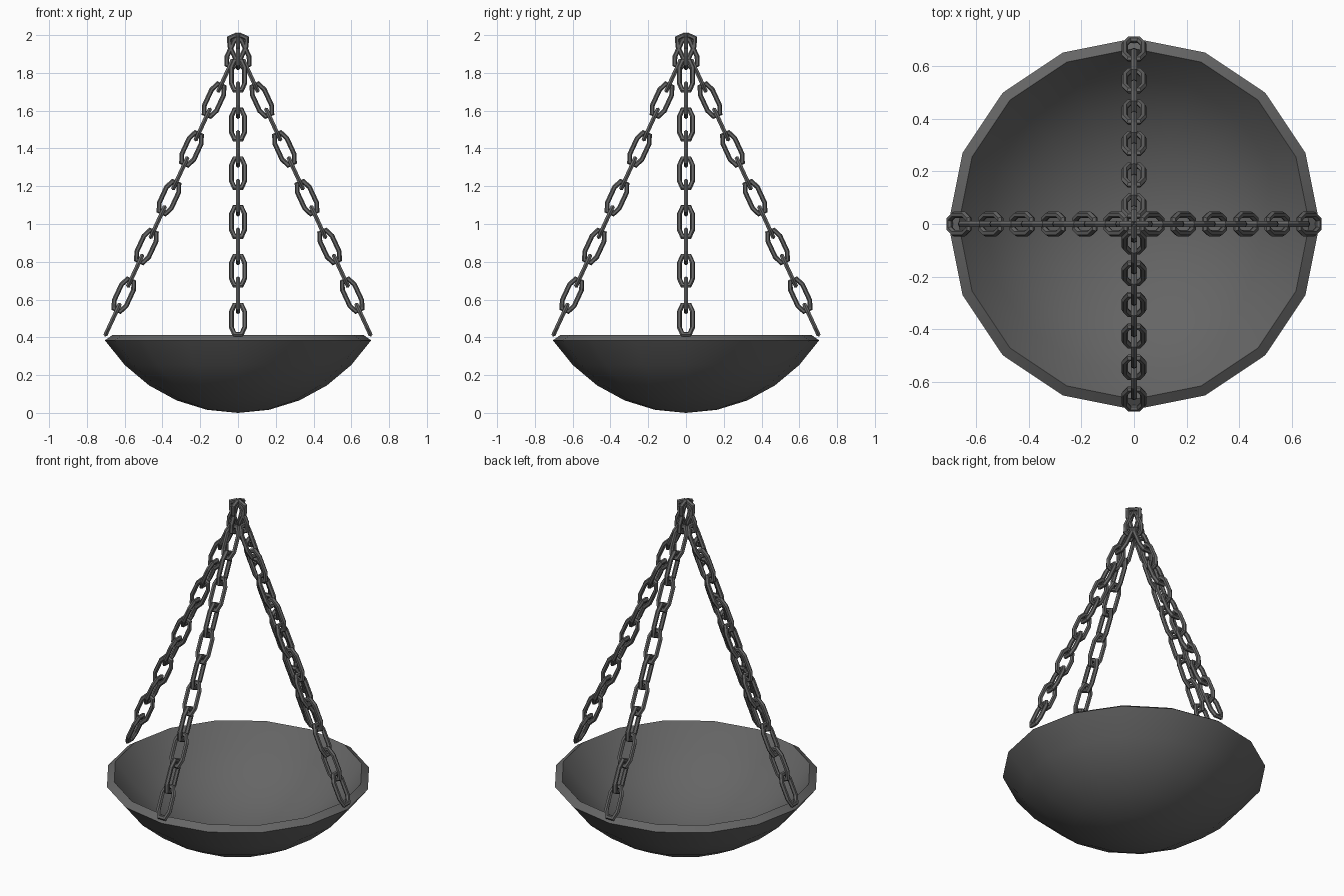
import bpy, bmesh, math
from mathutils import Vector, Matrix

if "Cube" in bpy.data.objects:
    bpy.data.objects.remove(bpy.data.objects["Cube"])

iron = bpy.data.materials.new("dark iron")
iron.diffuse_color = (0.13, 0.13, 0.13, 1)
iron.use_nodes = True
iron.node_tree.nodes["Principled BSDF"].inputs["Base Color"].default_value = iron.diffuse_color


def make_object(name, bm):
    bmesh.ops.recalc_face_normals(bm, faces=bm.faces[:])
    mesh = bpy.data.meshes.new(name)
    bm.to_mesh(mesh)
    bm.free()
    mesh.materials.append(iron)
    ob = bpy.data.objects.new(name, mesh)
    bpy.context.collection.objects.link(ob)
    return ob


# Bowl: thick cap of a 16-sided sphere, rim cut square to the wall
SIDES, STEPS, R, WALL = 16, 5, 0.848, 0.047
STEP = math.radians(11.25)


def shell_point(i, radius):
    a = i * STEP
    return radius * math.sin(a), 1.02 * (R - radius * math.cos(a))


profile = [shell_point(i, R) for i in range(STEPS + 1)]
profile += [shell_point(i, R - WALL) for i in range(STEPS, -1, -1)]
bm = bmesh.new()
line = [bm.verts.new((r, 0, z)) for r, z in profile]
edges = [bm.edges.new(p) for p in zip(line, line[1:])]
bmesh.ops.spin(bm, geom=line + edges, cent=(0, 0, 0), axis=(0, 0, 1),
               angle=math.tau, steps=SIDES)
bmesh.ops.remove_doubles(bm, verts=bm.verts[:], dist=0.0005)
bowl = make_object("bowl", bm)
bpy.context.view_layer.objects.active = bowl
bowl.select_set(True)
bpy.ops.object.shade_smooth_by_angle(angle=math.radians(35))
bowl.select_set(False)

# One chain link: eight-cornered loop with a six-sided tube
TUBE = 0.0125
QUARTER = [(0.035, 0.046), (0.0185, 0.0855)]
LOOP = (QUARTER + [(-x, z) for x, z in QUARTER[::-1]]
        + [(-x, -z) for x, z in QUARTER] + [(x, -z) for x, z in QUARTER[::-1]])


def add_link(bm, matrix):
    rings = []
    for i, c in enumerate(LOOP):
        p = Vector(c)
        d0 = (p - Vector(LOOP[i - 1])).normalized()
        d1 = (Vector(LOOP[(i + 1) % len(LOOP)]) - p).normalized()
        t = (d0 + d1).normalized()
        out = Vector((t.y, -t.x)) / t.dot(d0)
        ring = []
        for k in range(6):
            a = math.tau * k / 6
            q = p + out * TUBE * math.cos(a)
            ring.append(bm.verts.new(matrix @ Vector((q.x, TUBE * math.sin(a), q.y))))
        rings.append(ring)
    for i, a in enumerate(rings):
        b = rings[(i + 1) % len(rings)]
        for k in range(6):
            m = (k + 1) % 6
            bm.faces.new((a[k], a[m], b[m], b[k]))


# Four chains of twelve links, alternate links turned a quarter
first, pitch = Vector((0.664, 0, 0.494)), Vector((-0.0597, 0, 0.1291))
tilt = Matrix.Rotation(math.atan2(pitch.x, pitch.z), 4, 'Y')
for n, name in enumerate(("right", "back", "left", "front")):
    turn = Matrix.Rotation(n * math.pi / 2, 4, 'Z')
    bm = bmesh.new()
    for i in range(12):
        twist = Matrix.Rotation(math.pi / 2 * ((i + 1) % 2), 4, 'Z')
        add_link(bm, turn @ Matrix.Translation(first + pitch * i) @ tilt @ twist)
    make_object(name + "_chain", bm)
